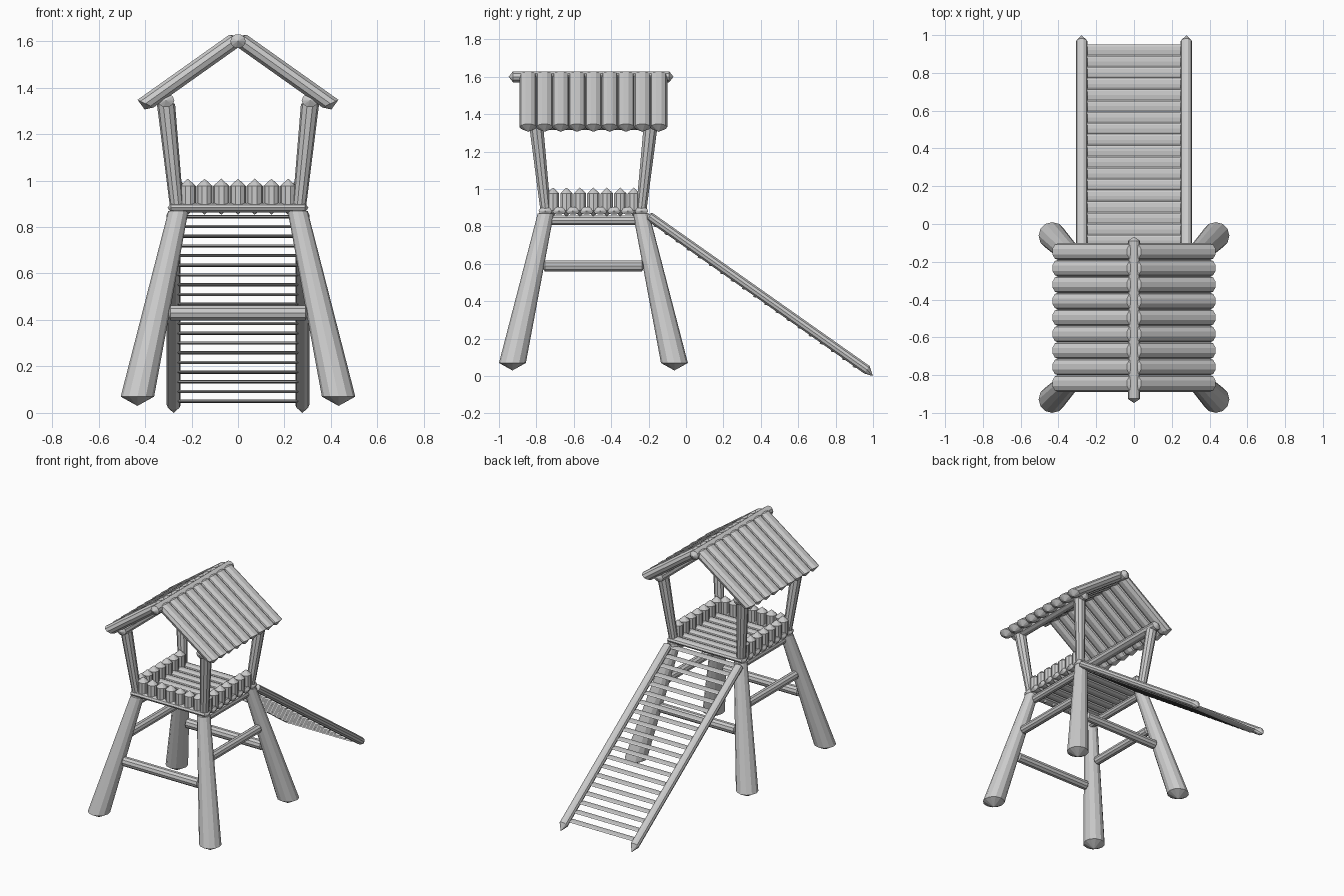
import bpy, bmesh, math
from mathutils import Vector as V

if "Cube" in bpy.data.objects:
    bpy.data.objects.remove(bpy.data.objects["Cube"])

X, Y, Z = V((1, 0, 0)), V((0, 1, 0)), V((0, 0, 1))
MID = -0.495  # centre of the tower along y


def log(name, a, b, u, v, end=1.0, tip=0.015, tip_a=None, tip_b=None, n=10):
    """Faceted log from a to b with cross-section axes u, v and pointed ends."""
    a, b = V(a), V(b)
    d = (b - a).normalized()
    tip_a = V(tip_a) if tip_a else a - d * tip
    tip_b = V(tip_b) if tip_b else b + d * tip
    bm = bmesh.new()
    rings = []
    for c, s in ((a, 1.0), (b, end)):
        rings.append([bm.verts.new(c + s * (u * math.cos(t) + v * math.sin(t)))
                      for t in (2 * math.pi * i / n for i in range(n))])
    pa, pb = bm.verts.new(tip_a), bm.verts.new(tip_b)
    for i in range(n):
        j = (i + 1) % n
        bm.faces.new((rings[0][i], rings[0][j], rings[1][j], rings[1][i]))
        bm.faces.new((pa, rings[0][j], rings[0][i]))
        bm.faces.new((pb, rings[1][i], rings[1][j]))
    bmesh.ops.recalc_face_normals(bm, faces=bm.faces)
    me = bpy.data.meshes.new(name)
    bm.to_mesh(me)
    bm.free()
    ob = bpy.data.objects.new(name, me)
    bpy.context.collection.objects.link(ob)
    return ob


# Splayed legs and roof posts
for sx in (-1, 1):
    for sy in (-1, 1):
        foot = V((sx * 0.433, MID + sy * 0.433, 0.07))
        log("leg", foot, (sx * 0.257, MID + sy * 0.255, 0.868), X * 0.072, Y * 0.072,
            end=0.6, tip_a=foot - Z * 0.04, n=12)
        log("roof_post", (sx * 0.262, MID + sy * 0.254, 0.87),
            (sx * 0.31, MID + sy * 0.305, 1.33), X * 0.029, Y * 0.029, end=1.35)

# Braces between the legs
for s in (-1, 1):
    log("cross_brace", (-0.29, MID + s * 0.352, 0.43), (0.29, MID + s * 0.352, 0.43),
        Y * 0.032, Z * 0.033)
    log("side_brace", (s * 0.318, MID - 0.26, 0.588), (s * 0.318, MID + 0.26, 0.588),
        X * 0.03, Z * 0.03)
    log("floor_beam", (s * 0.25, MID - 0.24, 0.832), (s * 0.25, MID + 0.24, 0.832),
        X * 0.027, Z * 0.027)
    log("eave_beam", (s * 0.31, MID - 0.36, 1.345), (s * 0.31, MID + 0.36, 1.345),
        X * 0.036, Z * 0.03)

# Floor logs
for i in range(8):
    y = MID + (i - 3.5) * 0.0735
    log("floor_log", (-0.288, y, 0.883), (0.288, y, 0.883), Y * 0.036, Z * 0.021)

# Picket walls on the front and both sides
for i in range(7):
    o = (i - 3) * 0.072
    spots = [(o, MID - 0.25)] + [(s * 0.258, MID + o) for s in (-1, 1)]
    for x, y in spots:
        log("picket", (x, y, 0.885), (x, y, 0.976), X * 0.035, Y * 0.035, tip=0.032)

# Roof logs with slanted ends, and the ridge
for s in (-1, 1):
    for i in range(9):
        y = MID + (i - 4) * 0.0872
        log("roof_log", (s * 0.398, y, 1.331), (s * 0.003, y, 1.611),
            Y * 0.046, V((-s * 0.036, 0, -0.0175)), tip_a=(s * 0.402, y, 1.306))
log("ridge_log", (0, -0.925, 1.6), (0, -0.09, 1.6), X * 0.033, Z * 0.031, tip=0.023)

# Sloping ladder: rails and flat treads
slope = math.atan2(0.818, 1.16)
across = V((0, math.sin(slope), math.cos(slope)))
for s in (-1, 1):
    x = s * 0.277
    log("ladder_rail", (x, -0.195, 0.853), (x, 0.967, 0.034), X * 0.03, across * 0.026,
        tip_b=(x, 0.999, 0.0))
for i in range(20):
    y, z = 0.92 - i * 0.0593, 0.05 + i * 0.0418
    log("ladder_tread", (-0.25, y, z), (0.25, y, z), Y * 0.029, Z * 0.007, n=8)
